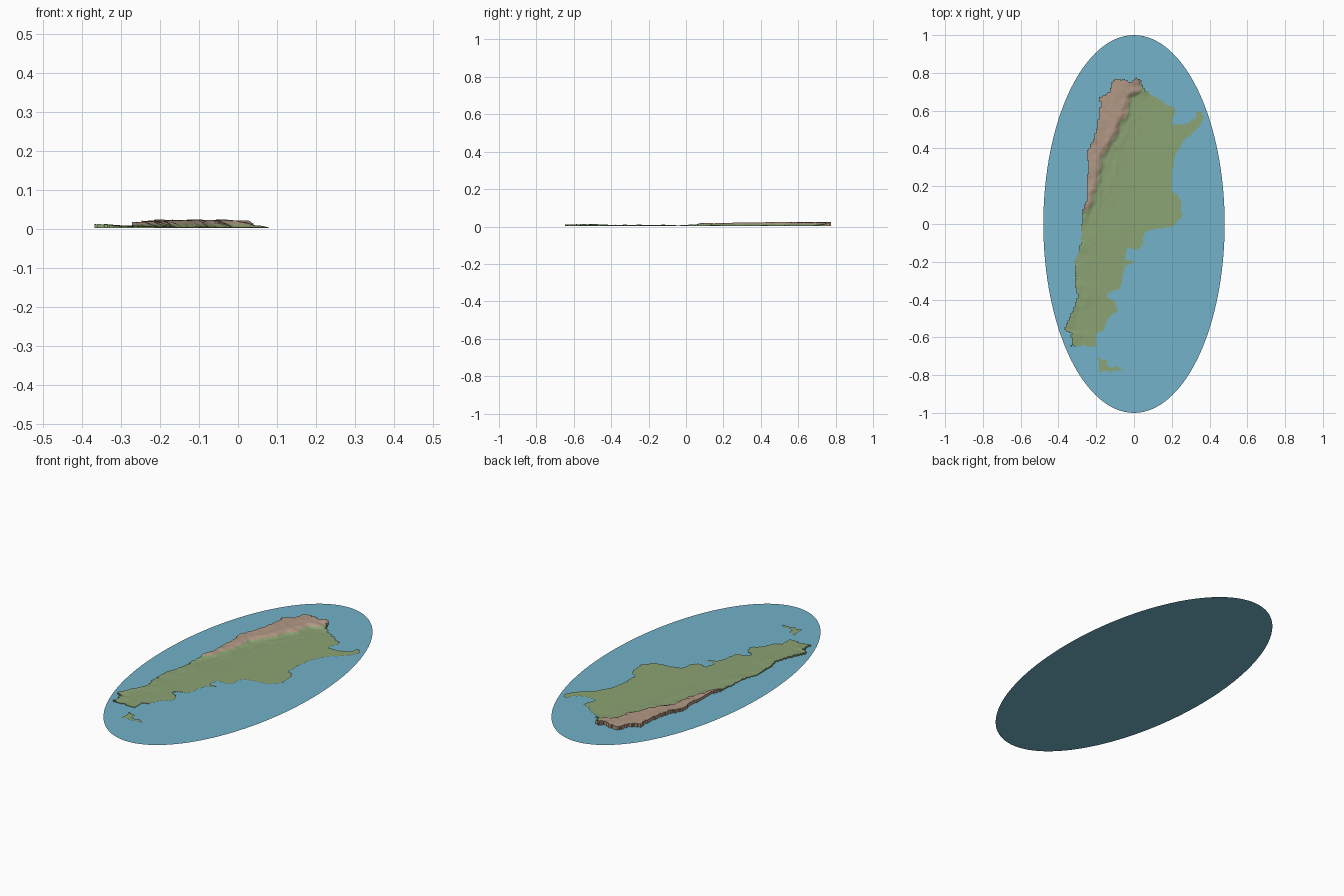
import bpy, bmesh, math
from mathutils import Vector, noise

cube = bpy.data.objects.get("Cube")
if cube:
    bpy.data.objects.remove(cube, do_unlink=True)

CELL = 0.008      # terrain cell size
BASE = 0.004      # level of the flat plains
SNOWLESS_ROCK = 0.0125   # height where green turns to bare rock


def srgb(r, g, b):
    def lin(c):
        c /= 255
        return c / 12.92 if c <= 0.04045 else ((c + 0.055) / 1.055) ** 2.4
    return (lin(r), lin(g), lin(b), 1.0)


def material(name, color):
    mat = bpy.data.materials.new(name)
    mat.use_nodes = True
    mat.diffuse_color = color
    bsdf = next(n for n in mat.node_tree.nodes if n.type == "BSDF_PRINCIPLED")
    bsdf.inputs["Base Color"].default_value = color
    bsdf.inputs["Roughness"].default_value = 0.9
    return mat


water = material("sea blue", srgb(115, 178, 201))
grass = material("lowland green", srgb(139, 163, 115))
rock = material("mountain tan", srgb(178, 153, 133))


def add_object(name, bm, materials):
    mesh = bpy.data.meshes.new(name)
    bm.to_mesh(mesh)
    bm.free()
    for mat in materials:
        mesh.materials.append(mat)
    obj = bpy.data.objects.new(name, mesh)
    bpy.context.scene.collection.objects.link(obj)
    return obj


# Coast and border corners, in hundredths of a unit
east_coast = [(-4, 76), (-2, 75), (1, 77), (3, 76), (6, 70), (13, 66), (22, 61), (20, 53),
              (27, 53), (33, 56), (33, 60), (36, 59), (37, 56), (34, 51), (26, 44), (22, 37),
              (20, 28), (20, 17), (23, 16), (25, 9), (25, 4), (21, -1), (5, -4), (5, -11),
              (2, -14), (-4, -13), (-5, -18), (0, -19), (-1, -21), (-5, -22), (-7, -34),
              (-15, -37), (-9, -42), (-9, -46), (-14, -50), (-16, -56), (-20, -58), (-20, -65)]
west_border = [(-33, -64), (-33, -58), (-37, -56), (-31, -43), (-30, -38), (-31, -33),
               (-31, -20), (-28, -10), (-27, 8), (-25, 12), (-24, 30), (-25, 38), (-21, 45),
               (-18, 58), (-18, 67), (-13, 70), (-12, 75), (-10, 77)]
south_island = [(-19, -70), (-15, -72), (-13, -75), (-6, -77), (-10, -78), (-18, -78)]


def inside(x, y, outline):
    hit = False
    for (ax, ay), (bx, by) in zip(outline, outline[1:] + outline[:1]):
        if (ay > y) != (by > y) and x < ax + (y - ay) * (bx - ax) / (by - ay):
            hit = not hit
    return hit


def border_x(y):
    """x of the western border at a given y"""
    for (ax, ay), (bx, by) in zip(west_border, west_border[1:]):
        if ay <= y * 100 <= by:
            return (ax + (y * 100 - ay) * (bx - ax) / (by - ay)) / 100
    return -0.33 if y < 0 else -0.10


def clamp(v):
    return max(0.0, min(1.0, v))


def fractal(x, y, scale, octaves=4):
    return noise.fractal(Vector((x * scale, y * scale * 0.7, 3.1)), 0.8, 2.0, octaves)


def height(x, y):
    d = x - border_x(y)
    # High range hugging the border, wider to the north
    width = 0.01 + 0.14 * clamp((y + 0.02) / 0.65) ** 1.2
    rough = fractal(x, y, 22)
    range_mask = clamp((width - d) / 0.04 + 0.4 + 0.35 * rough) * clamp((y + 0.04) / 0.12)
    peak = 0.012 + 0.007 * clamp(y / 0.5) + 0.003 * rough
    # Green ridges just east of the range
    ridge = clamp(fractal(x * 1.6, y * 0.7, 18) + 0.1)
    foothill = 0.006 * ridge * clamp((width + 0.13 - d) / 0.1) * clamp((y + 0.1) / 0.3)
    # Low hills of the south
    south = clamp((0.05 - y) / 0.15) * clamp(1 - d / 0.24)
    hills = south * (0.003 + 0.004 * clamp(fractal(x, y, 14) + 0.3) * clamp(1.2 - d / 0.15))
    spur = 0.004 * clamp(1 - d / 0.03) * clamp((-0.38 - y) / 0.06)
    return BASE + max(range_mask * peak, 0) + (1 - range_mask) * foothill + hills + spur


def land(name, outline):
    """Grid of terrain cells kept inside the outline, with side walls down to the plain"""
    bm = bmesh.new()
    xs, ys = [p[0] for p in outline], [p[1] for p in outline]
    verts = {}

    def vert(i, j):
        if (i, j) not in verts:
            x, y = i * CELL, j * CELL
            z = height(x, y) if name == "mainland" else BASE
            verts[i, j] = bm.verts.new((x, y, z))
        return verts[i, j]

    cells = lambda v: int(round(v / 100 / CELL))
    for i in range(cells(min(xs)) - 1, cells(max(xs)) + 2):
        for j in range(cells(min(ys)) - 1, cells(max(ys)) + 2):
            x, y = (i + 0.5) * CELL, (j + 0.5) * CELL
            wobble = 0.8 * fractal(x, y, 35, 2)
            if inside(x * 100 + wobble, y * 100 + wobble, outline):
                bm.faces.new([vert(i, j), vert(i + 1, j), vert(i + 1, j + 1), vert(i, j + 1)])
    for face in bm.faces:
        face.smooth = True
        face.material_index = int(face.calc_center_median().z > SNOWLESS_ROCK)
    # Side walls where the border stands above the plain
    rim = [e for e in bm.edges if e.is_boundary and max(v.co.z for v in e.verts) > BASE + 0.0005]
    indices = {e: e.link_faces[0].material_index for e in rim}
    lower = {}
    for edge in rim:
        loop = edge.link_loops[0]
        a, b = loop.vert, loop.link_loop_next.vert
        for v in (a, b):
            if v not in lower:
                lower[v] = bm.verts.new((v.co.x, v.co.y, BASE - 0.001))
        wall = bm.faces.new([b, a, lower[a], lower[b]])
        wall.material_index = indices[edge]
        edge.smooth = False
    return add_object(name, bm, [grass, rock])


land("mainland", east_coast + west_border)
land("southern_island", south_island)

# Flat oval sea
bm = bmesh.new()
bmesh.ops.create_circle(bm, cap_ends=True, segments=128, radius=1.0)
bmesh.ops.scale(bm, vec=(0.48, 1.0, 1.0), verts=bm.verts)
for face in bm.faces:
    if face.normal.z < 0:
        face.normal_flip()
add_object("sea", bm, [water])
